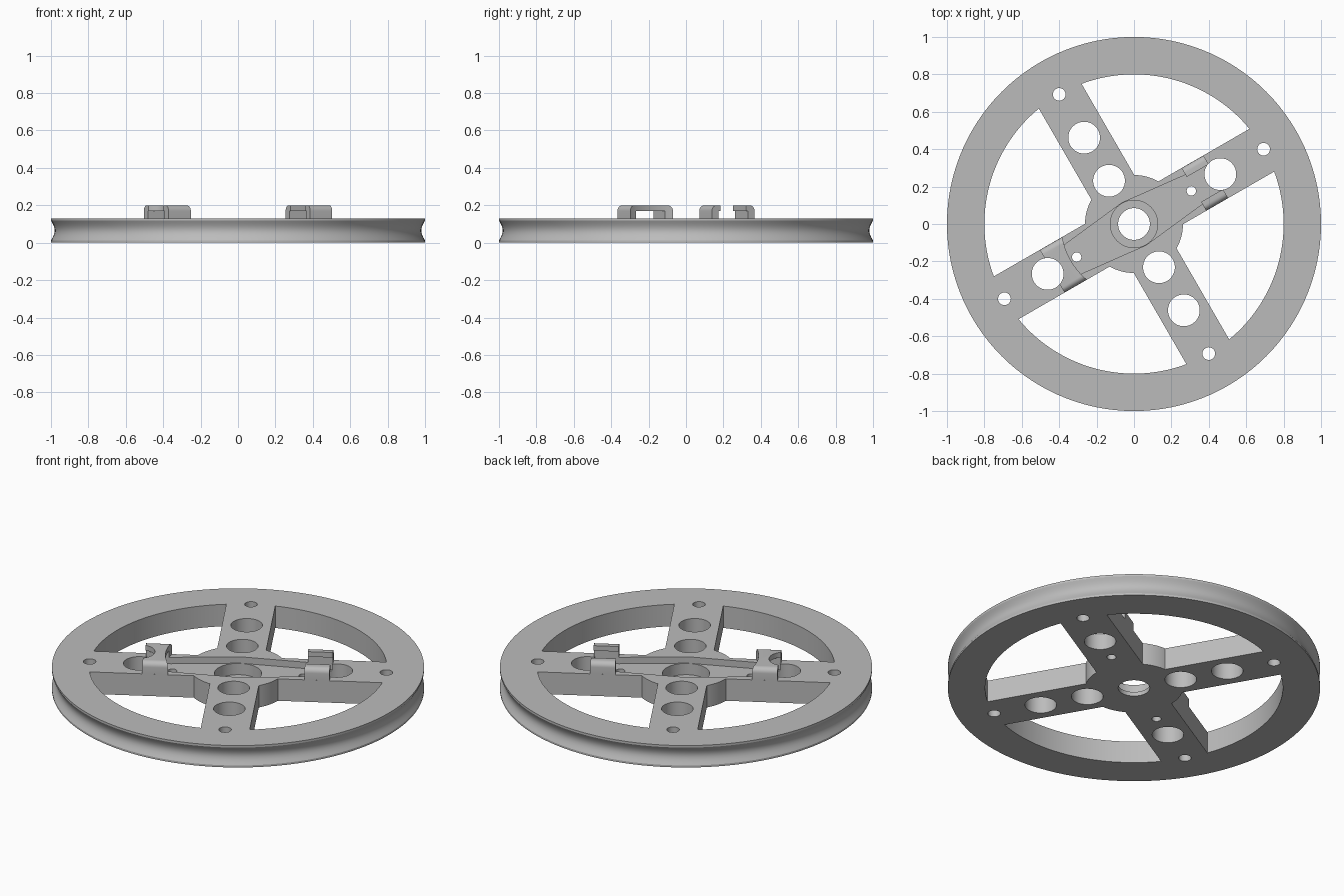
import bpy, bmesh
from math import sin, cos, asin, pi, radians

if "Cube" in bpy.data.objects:
    bpy.data.objects.remove(bpy.data.objects["Cube"], do_unlink=True)

grey = bpy.data.materials.new("plain grey")
grey.use_nodes = True
colour = (0.5, 0.5, 0.5, 1)
grey.diffuse_color = colour
grey.node_tree.nodes["Principled BSDF"].inputs["Base Color"].default_value = colour

TOP, CLIP_TOP = 0.13, 0.2
ARM, RIM, HUB = 0.132, 0.8, 0.262
HOLE, HOLE_AT = 0.085, 0.533
TURN = radians(30)


def loft(name, rings):
    """Solid through equal rings of points, capped at both ends."""
    bm = bmesh.new()
    loops = [[bm.verts.new(p) for p in ring] for ring in rings]
    for a, b in zip(loops, loops[1:]):
        for i in range(len(a)):
            j = (i + 1) % len(a)
            bm.faces.new((a[i], a[j], b[j], b[i]))
    bm.faces.new(loops[0][::-1])
    bm.faces.new(loops[-1])
    bmesh.ops.recalc_face_normals(bm, faces=bm.faces)
    mesh = bpy.data.meshes.new(name)
    bm.to_mesh(mesh)
    bm.free()
    mesh.materials.append(grey)
    obj = bpy.data.objects.new(name, mesh)
    bpy.context.collection.objects.link(obj)
    return obj


def arc(r, start, end, n, cx=0, cy=0):
    return [(cx + r * cos(start + (end - start) * i / n),
             cy + r * sin(start + (end - start) * i / n)) for i in range(n + 1)]


def prism(name, outline, z0, z1):
    return loft(name, [[(x, y, z) for x, y in outline] for z in (z0, z1)])


def cylinder(r, x, y, z0=-0.1, z1=0.4, n=48):
    return prism("cutter", arc(r, 0, 2 * pi, n, x, y)[:-1], z0, z1)


def beam(name, section, x0, x1):
    """Extrude a (y, z) section along the arm."""
    return loft(name, [[(x, y, z) for y, z in section] for x in (x0, x1)])


def cut(obj, cutters):
    for cutter in cutters:
        mod = obj.modifiers.new("cut", "BOOLEAN")
        mod.operation, mod.solver, mod.object = "DIFFERENCE", "EXACT", cutter
        bpy.context.view_layer.objects.active = obj
        bpy.ops.object.modifier_apply(modifier=mod.name)
        bpy.data.objects.remove(cutter, do_unlink=True)


def finish(obj):
    obj.rotation_euler.z = TURN
    bpy.ops.object.select_all(action="DESELECT")
    obj.select_set(True)
    bpy.context.view_layer.objects.active = obj
    bpy.ops.object.shade_smooth_by_angle(angle=radians(25))


# Disc with a hollow groove around its edge
groove = [(1 - 0.02 * sin(pi * i / 8), 0.012 + (TOP - 0.024) * i / 8) for i in range(9)]
profile = [(1, 0)] + groove + [(1, TOP)]
wheel = loft("pulley_wheel", [[(x, y, z) for x, y in arc(r, 0, 2 * pi, 120)[:-1]]
                              for r, z in profile])

# Four openings between the arms, leaving a round hub
a, b = asin(ARM / RIM), asin(ARM / HUB)
for k in range(4):
    q = k * pi / 2
    outline = arc(RIM, q + a, q + pi / 2 - a, 30) + arc(HUB, q + pi / 2 - b, q + b, 8)
    cut(wheel, [prism("cutter", outline, -0.1, 0.4)])

# Tapered recess along one pair of arms, with a stepped centre bore
pocket = [(-0.5, -0.09), (-0.37, -0.09), (0, -0.13), (0.37, -0.09), (0.5, -0.09),
          (0.5, 0.09), (0.37, 0.09), (0, 0.13), (-0.37, 0.09), (-0.5, 0.09)]
cut(wheel, [prism("cutter", pocket, 0.092, 0.4),
            cylinder(0.127, 0, 0, 0.025), cylinder(HOLE, 0, 0)])

# Round holes through the arms
for s in (-1, 1):
    cut(wheel, [cylinder(HOLE, s * HOLE_AT, 0), cylinder(HOLE, 0, s * HOLE_AT),
                cylinder(HOLE, 0, s * 0.267), cylinder(0.034, s * RIM, 0, n=24),
                cylinder(0.034, 0, s * RIM, n=24), cylinder(0.025, s * 0.354, 0, n=24)])
finish(wheel)

# Bridge clip over one end of the recess
W = ARM - 0.0005
R = 0.03
right = arc(R, 0, pi / 2, 6, W - R, CLIP_TOP - R)
left = [(-y, z) for y, z in reversed(right)]
section = [(W, TOP)] + right + left + [(-W, TOP), (-0.09, TOP), (-0.09, 0.17),
                                       (0.09, 0.17), (0.09, TOP)]
bridge = beam("bridge_clip", section, -0.505, -0.36)
cut(bridge, [cylinder(0.39, 0, 0, n=96), cylinder(HOLE, -HOLE_AT, 0)])
finish(bridge)

# Pair of hooked clips at the other end
for side, name in ((1, "left_hook_clip"), (-1, "right_hook_clip")):
    lip = 0.077
    section = [(W, TOP)] + right + [(lip, CLIP_TOP), (lip, 0.17), (0.09, 0.17), (0.09, TOP)]
    hook = beam(name, [(side * y, z) for y, z in section], 0.37, 0.505)
    cut(hook, [cylinder(HOLE, HOLE_AT, 0)])
    finish(hook)
